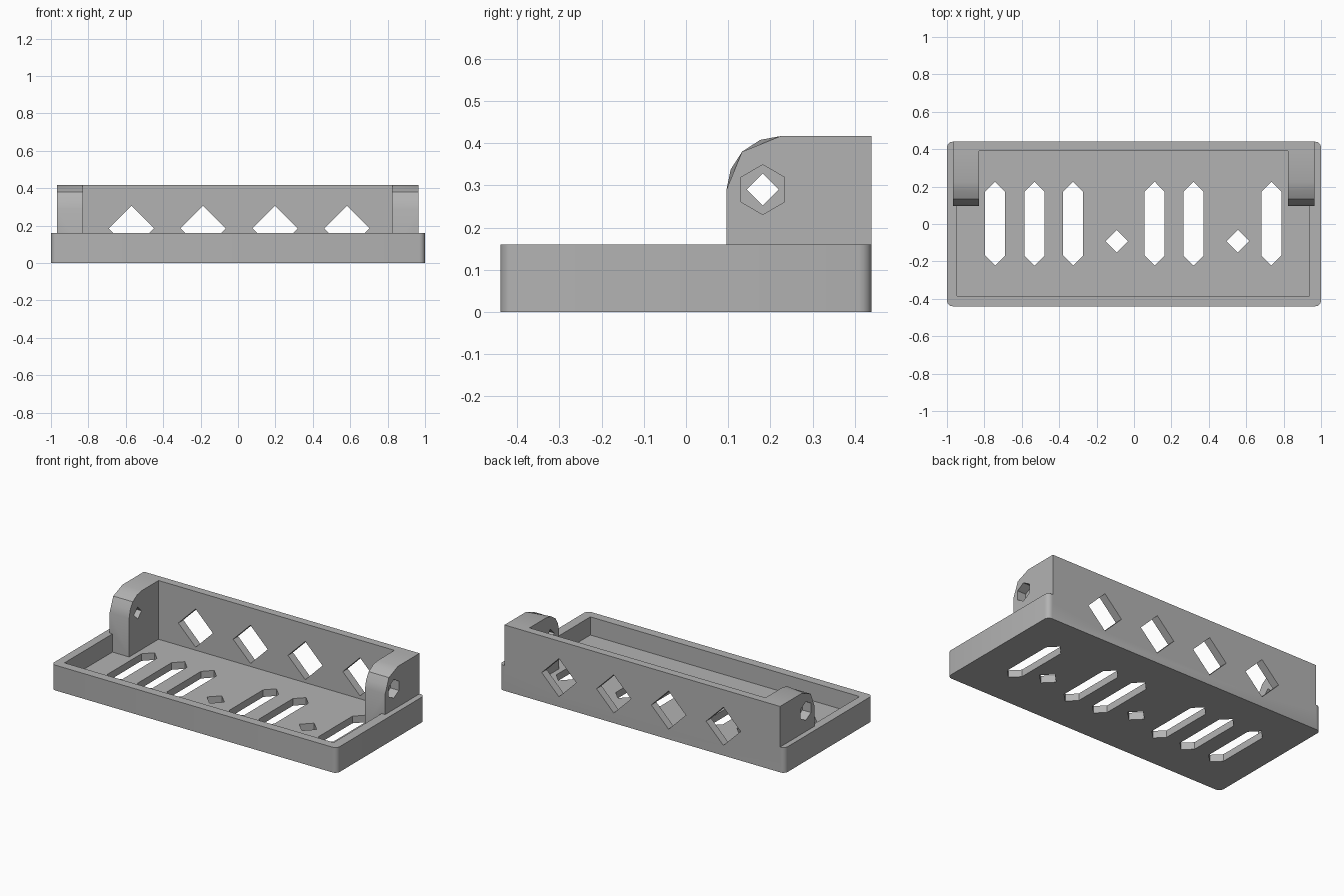
import bpy, bmesh, math
from mathutils import Vector

if "Cube" in bpy.data.objects:
    bpy.data.objects.remove(bpy.data.objects["Cube"])

grey = bpy.data.materials.new("plain_grey")
grey.use_nodes = True
GREY = (0.45, 0.45, 0.45, 1)
grey.diffuse_color = GREY
grey.node_tree.nodes["Principled BSDF"].inputs["Base Color"].default_value = GREY


def loft(name, ring_a, ring_b):
    """Solid between two matching closed rings of points."""
    bm = bmesh.new()
    a = [bm.verts.new(p) for p in ring_a]
    b = [bm.verts.new(p) for p in ring_b]
    n = len(a)
    bm.faces.new(a)
    bm.faces.new(b[::-1])
    for i in range(n):
        bm.faces.new((a[i], b[i], b[(i + 1) % n], a[(i + 1) % n]))
    bmesh.ops.recalc_face_normals(bm, faces=bm.faces)
    mesh = bpy.data.meshes.new(name)
    bm.to_mesh(mesh)
    bm.free()
    obj = bpy.data.objects.new(name, mesh)
    bpy.context.collection.objects.link(obj)
    mesh.materials.append(grey)
    return obj


def prism(name, profile, axis, lo, hi):
    """Extrude a 2D profile along x, y or z."""
    def place(d):
        return [Vector((p[:axis] + (d,) + p[axis:])) for p in profile]
    return loft(name, place(lo), place(hi))


def box(name, x0, x1, y0, y1, z0, z1):
    return prism(name, [(x0, y0), (x1, y0), (x1, y1), (x0, y1)], 2, z0, z1)


def ngon(cx, cy, r, n):
    return [(cx + r * math.sin(math.tau * i / n), cy + r * math.cos(math.tau * i / n))
            for i in range(n)]


def combine(target, other, operation):
    mod = target.modifiers.new(operation.lower(), "BOOLEAN")
    mod.object, mod.operation, mod.solver = other, operation, "EXACT"
    bpy.context.view_layer.objects.active = target
    bpy.ops.object.modifier_apply(modifier=mod.name)
    bpy.data.objects.remove(other)


W, D, RIM, TOP, FLOOR = 1.0, 0.44, 0.16, 0.417, 0.045

# Tray with rounded upright corners
R = 0.03
outline = []
for k, (sx, sy) in enumerate([(1, 1), (-1, 1), (-1, -1), (1, -1)]):
    for i in range(5):
        a = math.radians(90 * k + 22.5 * i)
        outline.append((sx * (W - R) + R * math.cos(a), sy * (D - R) + R * math.sin(a)))
rack = prism("tray_rack", outline, 2, 0, RIM)
combine(rack, box("pocket", -0.947, 0.939, -0.384, 0.39, FLOOR, 0.5), "DIFFERENCE")

# Back wall
combine(rack, box("back_wall", -0.967, 0.964, 0.39, D, RIM - 0.05, TOP), "UNION")

# Side cheeks: finer curve on the inner face, coarser on the outer face
foot, back = [(0.43, 0.03), (0.096, 0.03)], [(0.43, TOP)]
corner = [(0.096, 0.29), (0.106, 0.338), (0.133, 0.38), (0.176, 0.408), (0.225, TOP)]
coarse = list(corner)
for i in (1, 3):
    coarse[i] = tuple((p + q) / 2 for p, q in zip(corner[i - 1], corner[i + 1]))
for name, inner, outer in (("right_cheek", -0.83, -0.967), ("left_cheek", 0.823, 0.964)):
    cheek = loft(name,
                 [(inner, y, z) for y, z in foot + corner + back],
                 [(outer, y, z) for y, z in foot + coarse + back])
    combine(rack, cheek, "UNION")
    # Pivot hole and hexagonal nut recess
    s = math.copysign(1, outer)
    combine(rack, prism("pivot_hole", ngon(0.182, 0.29, 0.038, 4), 0,
                        inner - 0.05 * s, outer + 0.05 * s), "DIFFERENCE")
    combine(rack, prism("nut_recess", ngon(0.182, 0.29, 0.059, 6), 0,
                        outer - 0.06 * s, outer + 0.05 * s), "DIFFERENCE")

# Diamond openings through the back wall
for i in range(4):
    combine(rack, prism("wall_opening", ngon(-0.57 + 0.384 * i, 0.185, 0.121, 4), 1,
                        0.35, 0.5), "DIFFERENCE")

# Pointed slots and small diamonds through the floor
for x in (-0.743, -0.532, -0.326, 0.11, 0.318, 0.735):
    slot = [(x - 0.054, -0.168), (x, -0.222), (x + 0.054, -0.168),
            (x + 0.054, 0.172), (x, 0.227), (x - 0.054, 0.172)]
    combine(rack, prism("floor_slot", slot, 2, -0.1, 0.1), "DIFFERENCE")
for x in (-0.092, 0.555):
    combine(rack, prism("floor_diamond", ngon(x, -0.092, 0.061, 4), 2, -0.1, 0.1), "DIFFERENCE")

# Soft shading on the rounded edges only
bpy.ops.object.select_all(action="DESELECT")
rack.select_set(True)
bpy.context.view_layer.objects.active = rack
bpy.ops.object.shade_smooth_by_angle(angle=math.radians(30))
